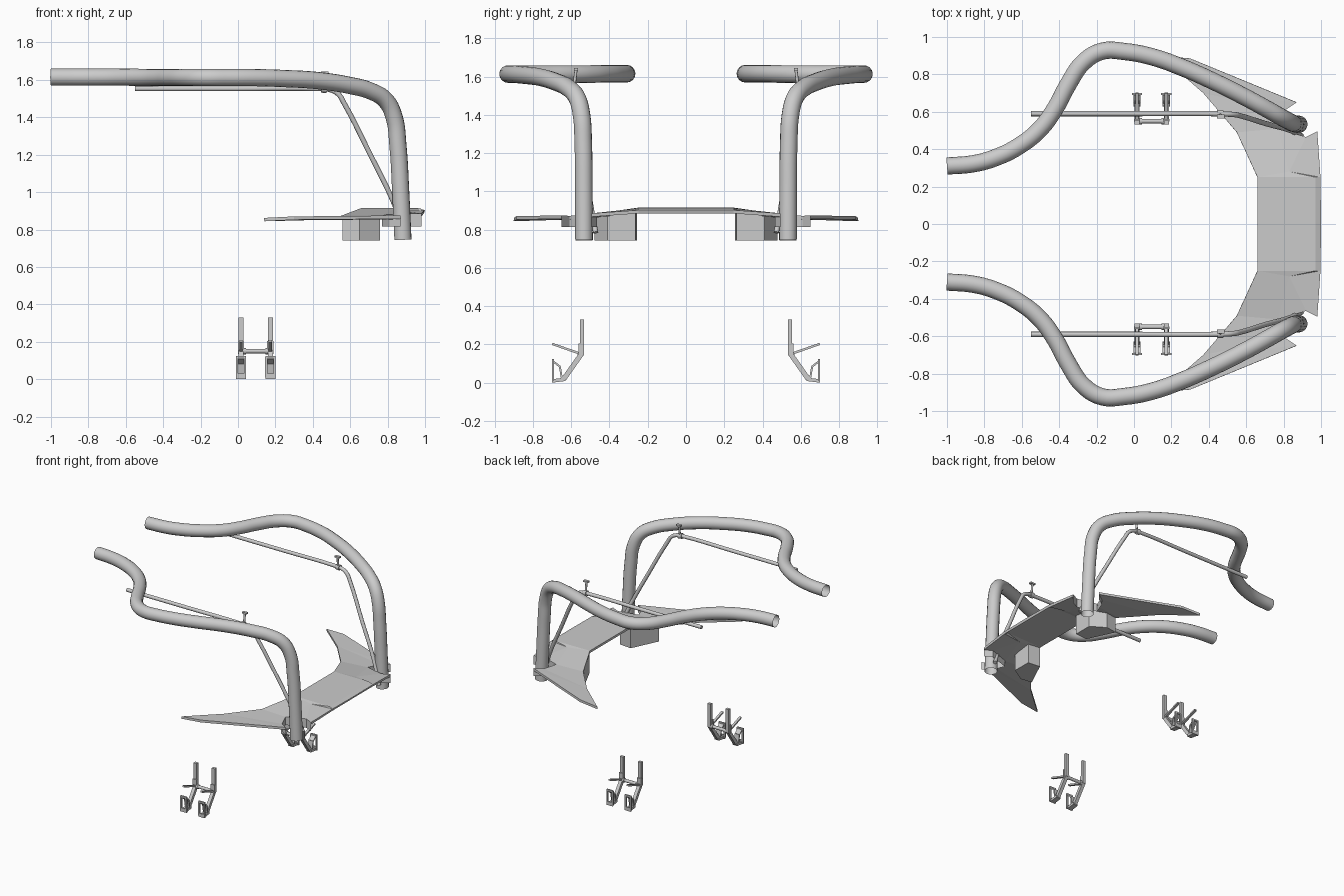
import bpy, bmesh, math
from mathutils import Vector, Matrix

if "Cube" in bpy.data.objects:
    bpy.data.objects.remove(bpy.data.objects["Cube"])


def finish(ob, smooth=False):
    """Mirror each part to the other side (y) and set shading."""
    m = ob.modifiers.new("mirror", 'MIRROR')
    m.use_axis = (False, True, False)
    if smooth:
        bpy.ops.object.select_all(action='DESELECT')
        ob.select_set(True)
        bpy.context.view_layer.objects.active = ob
        bpy.ops.object.shade_smooth_by_angle(angle=math.radians(40))
    return ob


def mesh_object(name, bm):
    me = bpy.data.meshes.new(name)
    bm.to_mesh(me)
    bm.free()
    ob = bpy.data.objects.new(name, me)
    bpy.context.collection.objects.link(ob)
    return ob


def tube(name, pts, radius, caps, res=3):
    cu = bpy.data.curves.new(name, 'CURVE')
    cu.dimensions = '3D'
    cu.bevel_depth = radius
    cu.bevel_resolution = res
    cu.resolution_u = 5
    cu.use_fill_caps = caps
    sp = cu.splines.new('BEZIER')
    sp.bezier_points.add(len(pts) - 1)
    for bp, p in zip(sp.bezier_points, pts):
        bp.co = p
        bp.handle_left_type = bp.handle_right_type = 'AUTO'
    ob = bpy.data.objects.new(name, cu)
    bpy.context.collection.objects.link(ob)
    bpy.ops.object.select_all(action='DESELECT')
    ob.select_set(True)
    bpy.context.view_layer.objects.active = ob
    bpy.ops.object.convert(target='MESH')
    return finish(bpy.context.view_layer.objects.active, True)


def bar(bm, a, b, w, t):
    """Rectangular bar from a to b, w wide along x, t thick."""
    a, b = Vector(a), Vector(b)
    d = (b - a).normalized()
    x = Vector((1, 0, 0)) if abs(d.x) < 0.9 else Vector((0, 1, 0))
    n = d.cross(x).normalized()
    rot = Matrix((x, n, d)).transposed().to_4x4()
    mat = Matrix.Translation((a + b) / 2) @ rot @ Matrix.Diagonal((w, t, (b - a).length, 1))
    bmesh.ops.create_cube(bm, size=1, matrix=mat)


def rod(bm, a, b, r, n=12):
    a, b = Vector(a), Vector(b)
    rot = (b - a).to_track_quat('Z', 'Y').to_matrix().to_4x4()
    bmesh.ops.create_cone(bm, cap_ends=True, segments=n, radius1=r, radius2=r,
                          depth=(b - a).length, matrix=Matrix.Translation((a + b) / 2) @ rot)


# Large open bent tubes
tube("main_tube", [
    (-1, .31, 1.615), (-.86, .322, 1.615), (-.74, .355, 1.615), (-.61, .42, 1.615),
    (-.50, .51, 1.613), (-.42, .62, 1.613), (-.35, .75, 1.613), (-.27, .865, 1.613),
    (-.17, .924, 1.613), (-.05, .922, 1.613), (.1, .893, 1.612), (.25, .84, 1.607),
    (.42, .765, 1.597), (.6, .675, 1.57), (.71, .615, 1.54), (.79, .57, 1.49),
    (.835, .546, 1.40), (.855, .537, 1.25), (.87, .534, 1.0), (.882, .533, .745)],
    .046, False, 6)

# Thin brace rods under the main tubes
tube("brace_rod", [
    (-.55, .59, 1.553), (.0, .59, 1.553), (.42, .59, 1.553), (.49, .588, 1.548), (.535, .585, 1.525),
    (.57, .578, 1.47), (.70, .538, 1.215), (.83, .502, .95), (.895, .472, .785)],
    .014, True, 3)

# Clips tying the rods to the tubes
bm = bmesh.new()
rod(bm, (.445, .59, 1.553), (.475, .588, 1.55), .021, 16)
rod(bm, (.462, .585, 1.55), (.462, .575, 1.632), .008)
bar(bm, (.443, .575, 1.638), (.483, .575, 1.638), .022, .012)
finish(mesh_object("rod_clip", bm), True)

# Swept panel: centre deck, front lip and wing
V = [(.66, 0, .915), (.66, .25, .915), (.55, .49, .873), (.37, .70, .868), (.14, .90, .862),
     (.30, .885, .87), (.87, .65, .875), (.81, .61, .872), (.77, .51, .878), (.83, .28, .908),
     (.97, .25, .914), (.97, 0, .914), (1.0, 0, .902), (.997, .25, .902), (.98, .495, .885),
     (.92, .465, .885)]
F = [(0, 11, 10, 1), (1, 10, 9), (1, 9, 8, 2), (2, 8, 7, 3), (3, 7, 6), (3, 6, 5, 4),
     (11, 12, 13, 10), (10, 13, 9), (9, 13, 14, 15), (9, 15, 8)]
bm = bmesh.new()
vs = [bm.verts.new(v) for v in V]
for f in F:
    bm.faces.new([vs[i] for i in f])
ob = mesh_object("swept_panel", bm)
s = ob.modifiers.new("thickness", 'SOLIDIFY')
s.thickness = .018
finish(ob).modifiers["mirror"].use_clip = True

# Hanging walls of the notch around each tube foot
bm = bmesh.new()
path = [(.87, .65, .875), (.81, .61, .872), (.77, .51, .878), (.92, .465, .885), (.98, .495, .885)]
top = [bm.verts.new(p) for p in path]
low = [bm.verts.new((x, y, .815)) for x, y, z in path]
for i in range(len(path) - 1):
    bm.faces.new((top[i], top[i + 1], low[i + 1], low[i]))
finish(mesh_object("notch_wall", bm))

# Boxes below the deck
bm = bmesh.new()
plan = [(.56, .465), (.65, .478), (.76, .41), (.76, .265), (.66, .255)]
face = bm.faces.new([bm.verts.new((x, y, .742)) for x, y in plan])
ext = bmesh.ops.extrude_face_region(bm, geom=[face])
for v in ext['geom']:
    if isinstance(v, bmesh.types.BMVert):
        v.co.z = .90 if v.co.y < .3 else .87
bmesh.ops.recalc_face_normals(bm, faces=bm.faces)
finish(mesh_object("under_box", bm))

# Footrest brackets: post, diagonal leg, end plate, brace and strut
bm = bmesh.new()
for x in (.016, .173):
    bar(bm, (x, .543, .145), (x, .543, .33), .027, .022)
    bar(bm, (x, .543, .155), (x, .637, .022), .026, .026)
    bar(bm, (x, .630, .018), (x, .693, .010), .04, .018)
    for dx in (-.022, .022):
        bar(bm, (x + dx, .695, .008), (x + dx, .695, .118), .012, .012)
    bar(bm, (x, .695, .112), (x, .695, .124), .054, .012)
    bar(bm, (x, .695, .002), (x, .695, .03), .054, .012)
    bar(bm, (x, .695, .112), (x, .660, .085), .04, .010)
    bar(bm, (x, .660, .087), (x, .648, .02), .04, .010)
    bar(bm, (x, .548, .15), (x, .700, .203), .018, .012)
    bar(bm, (x, .555, .135), (x, .555, .205), .034, .012)
finish(mesh_object("footrest_bracket", bm))

# Cross bar joining each pair of brackets
bm = bmesh.new()
rod(bm, (.02, .55, .15), (.17, .55, .15), .012)
for x in (.035, .155):
    rod(bm, (x - .008, .55, .15), (x + .008, .55, .15), .017)
finish(mesh_object("footrest_cross_bar", bm), True)
